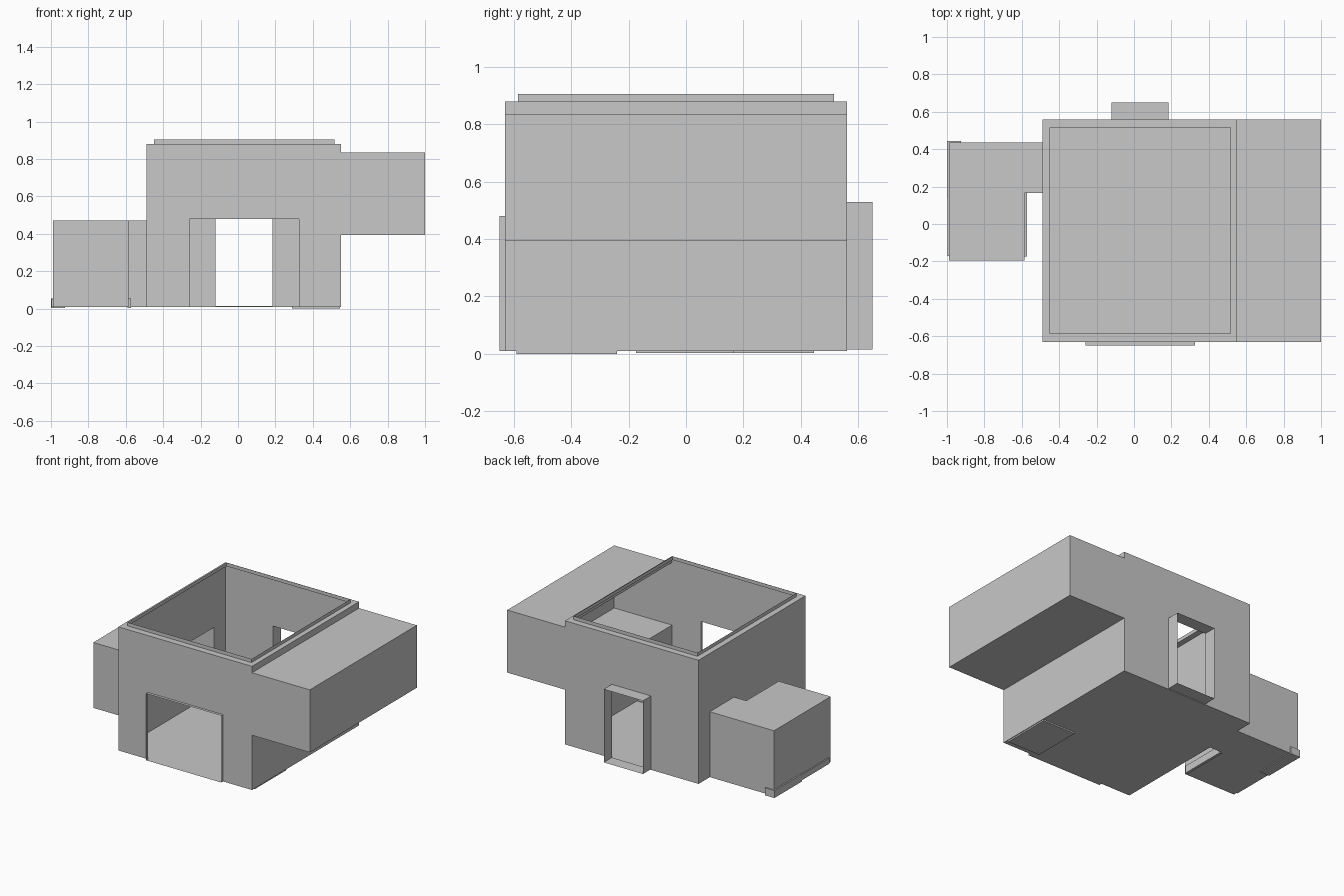
import bpy
import bmesh

cube = bpy.data.objects.get("Cube")
if cube:
    bpy.data.objects.remove(cube, do_unlink=True)

gray = bpy.data.materials.new("plain_gray")
gray.use_nodes = True
COLOUR = (0.58, 0.58, 0.58, 1)
gray.diffuse_color = COLOUR
gray.node_tree.nodes["Principled BSDF"].inputs["Base Color"].default_value = COLOUR


def inside(point, boxes):
    return any(all(lo < p < hi for p, (lo, hi) in zip(point, box)) for box in boxes)


def shell(name, rooms, openings=()):
    """Thin skin around joined box rooms, left open towards the opening boxes."""
    cuts = [sorted({v for box in (*rooms, *openings) for v in box[a]}) for a in range(3)]
    # pad the grid so every room has an outside neighbour
    cuts = [[c[0] - 1, *c, c[-1] + 1] for c in cuts]
    mids = [[(p + q) / 2 for p, q in zip(c, c[1:])] for c in cuts]
    bm = bmesh.new()
    for i in range(len(mids[0])):
        for j in range(len(mids[1])):
            for k in range(len(mids[2])):
                cell = (i, j, k)
                if not inside([mids[a][cell[a]] for a in range(3)], rooms):
                    continue
                for axis in range(3):
                    for step in (-1, 1):
                        near = list(cell)
                        near[axis] += step
                        point = [mids[a][near[a]] for a in range(3)]
                        if inside(point, rooms) or inside(point, openings):
                            continue
                        u, v = (axis + 1) % 3, (axis + 2) % 3
                        corners = []
                        for du, dv in ((0, 0), (1, 0), (1, 1), (0, 1)):
                            co = [0, 0, 0]
                            co[axis] = cuts[axis][cell[axis] + (step > 0)]
                            co[u] = cuts[u][cell[u] + du]
                            co[v] = cuts[v][cell[v] + dv]
                            corners.append(bm.verts.new(co))
                        bm.faces.new(corners if step > 0 else corners[::-1])
    # weld the skin and merge flat areas into large faces
    bmesh.ops.remove_doubles(bm, verts=bm.verts, dist=0.0005)
    bmesh.ops.dissolve_limit(bm, angle_limit=0.01, verts=bm.verts, edges=bm.edges)
    mesh = bpy.data.meshes.new(name)
    bm.to_mesh(mesh)
    bm.free()
    mesh.materials.append(gray)
    obj = bpy.data.objects.new(name, mesh)
    bpy.context.collection.objects.link(obj)
    return obj


FLOOR = 0.01
WEST, EAST, SOUTH, NORTH = -0.49, 0.55, -0.63, 0.56

hall = ((WEST, EAST), (SOUTH, NORTH), (FLOOR, 0.88))
roof_rim = ((-0.45, 0.515), (-0.585, 0.515), (0.88, 0.905))
upper_wing = ((EAST, 1.0), (SOUTH, NORTH), (0.395, 0.835))
passage = ((-0.99, WEST), (0.165, 0.435), (FLOOR, 0.47))
side_room = ((-0.99, -0.585), (-0.195, 0.435), (FLOOR, 0.47))
front_door = ((-0.26, 0.325), (-0.65, SOUTH), (FLOOR, 0.48))
back_door = ((-0.12, 0.185), (NORTH, 0.65), (0.015, 0.53))

# Open ends of the roof and both doorways
sky = (roof_rim[0], roof_rim[1], (0.905, 1))
front_way = (front_door[0], (-0.7, -0.65), front_door[2])
back_way = (back_door[0], (0.65, 0.7), back_door[2])

shell("building_shell",
      [hall, roof_rim, upper_wing, passage, side_room, front_door, back_door],
      [sky, front_way, back_way])

# Low plates and skirting at the base
shell("corner_floor_plate", [((0.29, 0.545), (-0.59, -0.24), (0, 0.015))])
shell("side_room_corner_block", [((-1.0, -0.925), (0.14, 0.445), (0.003, 0.055))])
shell("side_room_outer_skirting", [((-0.998, -0.985), (-0.17, 0.14), (FLOOR, 0.05))])
shell("side_room_inner_skirting", [((-0.59, -0.572), (-0.175, 0.165), (0.003, 0.055))])
